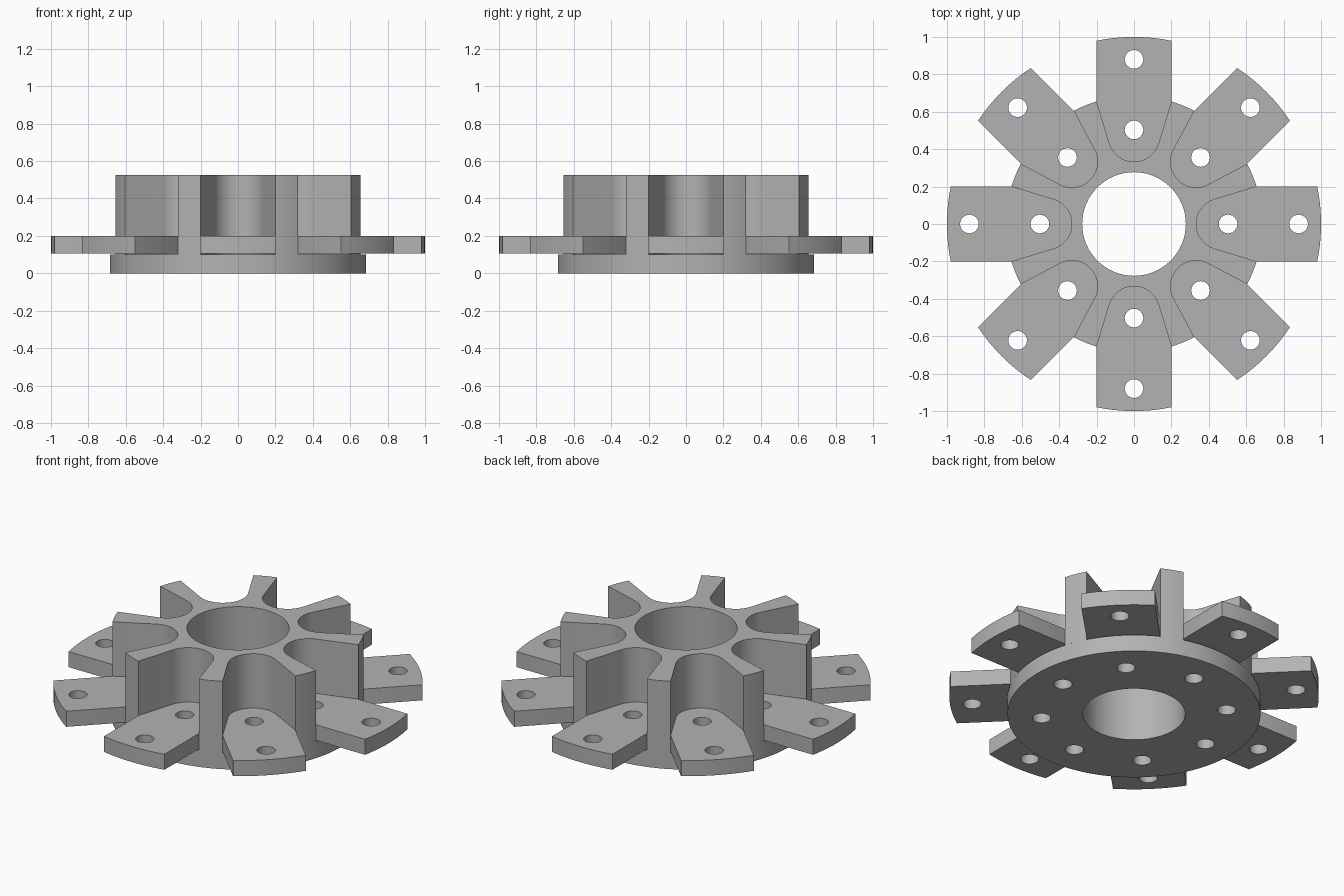
import bpy, bmesh
from math import sin, cos, pi, radians, atan2, hypot, asin
from mathutils import Matrix

if "Cube" in bpy.data.objects:
    bpy.data.objects.remove(bpy.data.objects["Cube"])

COUNT = 8
OUTER, BORE, TIP = 0.685, 0.277, 1.0      # main radii
HALF, SHOULDER = 0.2, 0.655               # pad half width, where it meets the rim
NOSE_R, NOSE_X = 0.137, 0.47              # rounded inner end of each slot
HOLE, HOLES_AT = 0.05, (0.503, 0.88)
FLOOR, PAD_LOW, PAD_TOP, TOP = 0.1, 0.107, 0.2, 0.525

grey = bpy.data.materials.new("plain grey")
grey.use_nodes = True
grey.diffuse_color = (0.45, 0.45, 0.45, 1)
grey.node_tree.nodes["Principled BSDF"].inputs["Base Color"].default_value = grey.diffuse_color


def arc(r, a, b, n, cx=0.0):
    return [(cx + r * cos(a + (b - a) * i / n), r * sin(a + (b - a) * i / n)) for i in range(n + 1)]


def circle(r, n, cx=0.0, turn=0.0):
    pts = arc(r, 0, 2 * pi, n, cx)[:-1]
    return [(x * cos(turn) - y * sin(turn), x * sin(turn) + y * cos(turn)) for x, y in pts]


def plate(name, loops, low, high, turn=0.0):
    """Extrude an outline with holes into a solid plate."""
    bm = bmesh.new()
    edges = []
    for loop in loops:
        vs = [bm.verts.new((x, y, low)) for x, y in loop]
        edges += [bm.edges.new((v, vs[i - 1])) for i, v in enumerate(vs)]
    bmesh.ops.triangle_fill(bm, edges=edges, use_beauty=True, normal=(0, 0, 1))
    up = bmesh.ops.extrude_face_region(bm, geom=bm.faces[:], use_keep_orig=True)
    moved = [g for g in up["geom"] if isinstance(g, bmesh.types.BMVert)]
    bmesh.ops.translate(bm, verts=moved, vec=(0, 0, high - low))
    bmesh.ops.recalc_face_normals(bm, faces=bm.faces[:])
    bm.transform(Matrix.Rotation(turn, 4, "Z"))
    mesh = bpy.data.meshes.new(name)
    bm.to_mesh(mesh)
    bm.free()
    mesh.materials.append(grey)
    obj = bpy.data.objects.new(name, mesh)
    bpy.context.collection.objects.link(obj)
    bpy.ops.object.select_all(action="DESELECT")
    obj.select_set(True)
    bpy.context.view_layer.objects.active = obj
    bpy.ops.object.shade_smooth_by_angle(angle=radians(20))


# Slot nose: arc tangent to lines running out to the two shoulder corners
dx = SHOULDER - NOSE_X
tangent = atan2(HALF, dx) + pi / 2 - asin(NOSE_R / hypot(dx, HALF))
nose = arc(NOSE_R, tangent, 2 * pi - tangent, 20, NOSE_X)
corner = atan2(HALF, SHOULDER)
step = 2 * pi / COUNT

# Round base with one bolt hole under each pad
bolts = [circle(HOLE, 24, HOLES_AT[0], i * step) for i in range(COUNT)]
plate("base_disc", [circle(OUTER, 96), circle(BORE, 64)] + bolts, 0, FLOOR)

# Slotted crown rising from the base
crown = []
for i in range(COUNT):
    slot = nose[::-1] + arc(OUTER, corner, step - corner, 6)
    c, s = cos(i * step), sin(i * step)
    crown += [(x * c - y * s, x * s + y * c) for x, y in slot]
plate("slotted_crown", [crown, circle(BORE, 64)], FLOOR, TOP)

# Drilled pads seated in the slots
tip_angle = asin(HALF / TIP)
outline = nose + [(SHOULDER, -HALF)] + arc(TIP, -tip_angle, tip_angle, 10) + [(SHOULDER, HALF)]
for i in range(COUNT):
    drilled = [circle(HOLE, 24, r) for r in HOLES_AT]
    plate(f"pad_{i + 1}", [outline] + drilled, PAD_LOW, PAD_TOP, i * step)
